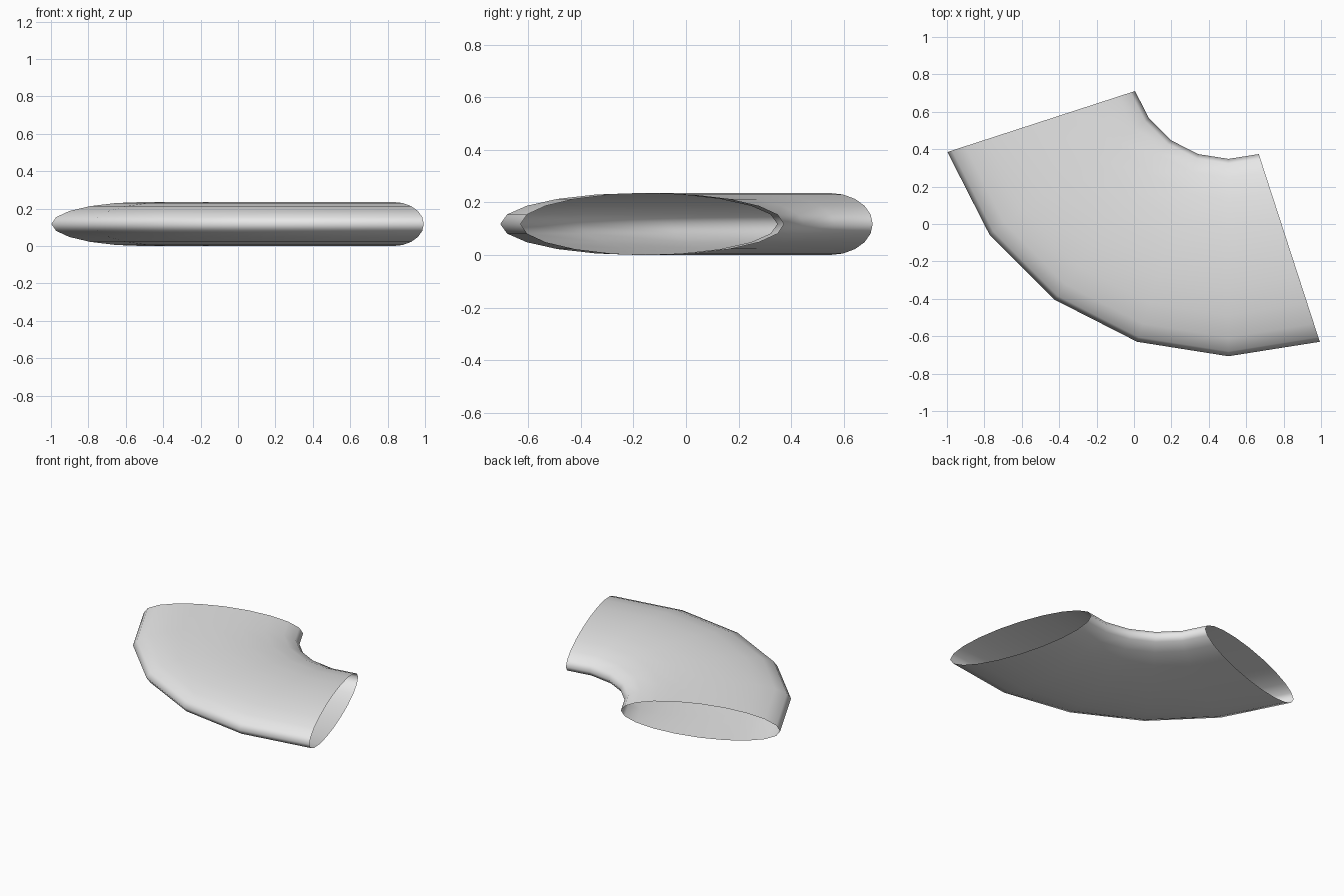
import bpy, bmesh
from math import sin, cos, radians, tau

cube = bpy.data.objects.get("Cube")
if cube:
    bpy.data.objects.remove(cube, do_unlink=True)

# Bend layout: centre of the arc, radius of the duct's middle line, oval half sizes
CENTRE_X, CENTRE_Y = 0.505, 0.873
BEND_RADIUS, HALF_WIDTH, HALF_HEIGHT = 1.0525, 0.5275, 0.118
SIDES, SEGMENTS = 20, 5
START, END = radians(-72), radians(18)

# Plain grey metal
grey = bpy.data.materials.new("grey_metal")
colour = (0.8, 0.8, 0.8, 1)
grey.diffuse_color = colour
grey.use_nodes = True
grey.node_tree.nodes["Principled BSDF"].inputs["Base Color"].default_value = colour

# Oval section swept around the bend, open at both ends
bm = bmesh.new()
rings = []
for i in range(SEGMENTS + 1):
    t = START + (END - START) * i / SEGMENTS
    ring = []
    for j in range(SIDES):
        a = tau * j / SIDES
        r = BEND_RADIUS + HALF_WIDTH * cos(a)
        ring.append(bm.verts.new((CENTRE_X + r * sin(t), CENTRE_Y - r * cos(t),
                                  HALF_HEIGHT * (1 + sin(a)))))
    rings.append(ring)
for first, second in zip(rings, rings[1:]):
    for j in range(SIDES):
        k = (j + 1) % SIDES
        face = bm.faces.new((first[j], second[j], second[k], first[k]))
        face.smooth = True

mesh = bpy.data.meshes.new("oval_duct_elbow")
bm.to_mesh(mesh)
bm.free()
mesh.materials.append(grey)
elbow = bpy.data.objects.new("oval_duct_elbow", mesh)
bpy.context.collection.objects.link(elbow)
